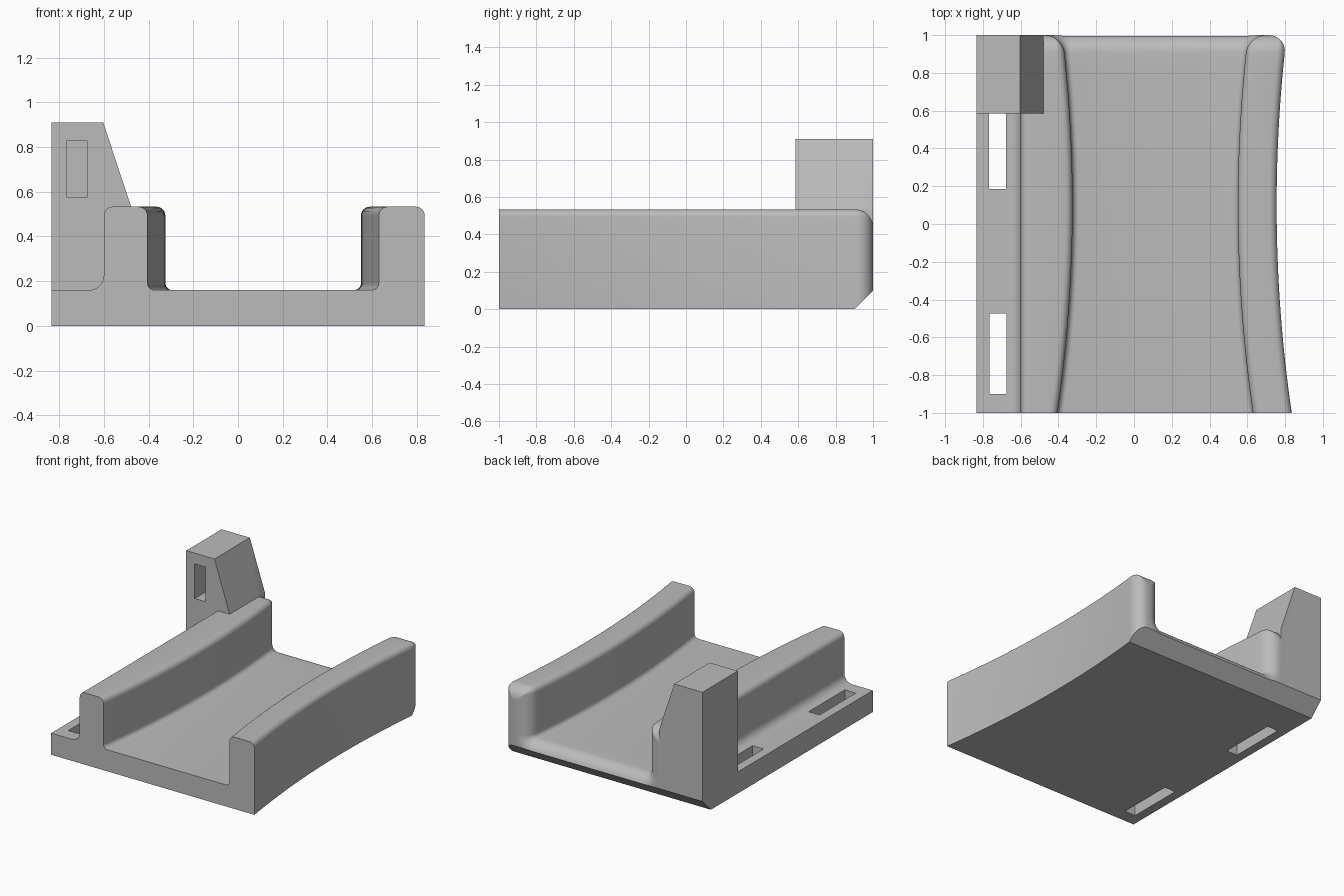
import bpy
import bmesh
from math import sin, cos, pi, sqrt
from mathutils import Vector

cube = bpy.data.objects.get("Cube")
if cube:
    bpy.data.objects.remove(cube, do_unlink=True)

grey = bpy.data.materials.new("plain grey")
grey.use_nodes = True
colour = (0.5, 0.5, 0.5, 1)
grey.diffuse_color = colour
grey.node_tree.nodes["Principled BSDF"].inputs["Base Color"].default_value = colour

SIDE, FLANGE, TOP, EDGE = 0.835, 0.16, 0.533, 0.095


def loft(name, rings):
    """Solid from equal-length closed rings, capped at both ends."""
    bm = bmesh.new()
    loops = [[bm.verts.new(p) for p in ring] for ring in rings]
    n = len(loops[0])
    for a, b in zip(loops, loops[1:]):
        for i in range(n):
            j = (i + 1) % n
            bm.faces.new((a[i], a[j], b[j], b[i]))
    bm.faces.new(loops[0][::-1])
    bm.faces.new(loops[-1])
    bmesh.ops.recalc_face_normals(bm, faces=bm.faces)
    mesh = bpy.data.meshes.new(name)
    bm.to_mesh(mesh)
    bm.free()
    mesh.materials.append(grey)
    obj = bpy.data.objects.new(name, mesh)
    bpy.context.collection.objects.link(obj)
    return obj


def box(name, x0, x1, y0, y1, z0, z1):
    profile = [(x0, z0), (x1, z0), (x1, z1), (x0, z1)]
    return loft(name, [[(x, y, z) for x, z in profile] for y in (y0, y1)])


def rounded(corners, steps=6):
    """Replace each (x, z, radius) right-angled corner with an arc."""
    out = []
    for i, (x, z, r) in enumerate(corners):
        p = Vector((x, z))
        if r == 0:
            out.append(p)
            continue
        u = (Vector(corners[i - 1][:2]) - p).normalized()
        v = (Vector(corners[(i + 1) % len(corners)][:2]) - p).normalized()
        for k in range(steps + 1):
            a = k / steps * pi / 2
            out.append(p + u * r * (1 - sin(a)) + v * r * (1 - cos(a)))
    return out


def section(y, inset):
    """Tray cross-section: side flange, two walls and the floor between."""
    bow = 0.066 * (y - 0.1) ** 2
    left = -0.325 - bow - inset
    inner, outer = 0.55 + bow + inset, 0.755 + bow - inset
    top, floor = TOP - inset, FLANGE - inset
    convex, concave = max(0.004, 0.04 - inset), 0.032 + inset
    pts = rounded([
        (-SIDE, 0, 0), (-SIDE, FLANGE, 0), (-0.60, FLANGE, 0.065),
        (-0.60, top, convex), (left, top, convex), (left, floor, concave),
        (inner, floor, concave), (inner, top, convex),
        (outer, top, convex), (outer, 0, 0)])
    return [(p.x, y, p.y) for p in pts]


# Tray, bowed along its length and rounded over at the back
stations = [(-1 + (2 - EDGE) * k / 28, 0) for k in range(29)]
for k in range(1, 11):
    a = k / 10 * pi / 2
    stations.append((1 - EDGE + EDGE * sin(a), EDGE * (1 - cos(a))))
tray = loft("tray", [section(y, i) for y, i in stations])

# Corner tower with one sloping side
shape = [(-SIDE, 0), (-SIDE, 0.91), (-0.603, 0.91), (-0.478, TOP), (-0.478, 0)]
tower = loft("tower", [[(x, y, z) for x, z in shape] for y in (0.585, 1)])

# Cutters: flange slots, tower pocket and back chamfer
cutters = [
    box("front_slot", -0.765, -0.675, -0.9, -0.475, -0.1, 0.3),
    box("rear_slot", -0.767, -0.677, 0.185, 0.62, -0.1, FLANGE),
    box("tower_pocket", -0.765, -0.675, 0.5, 0.88, 0.573, 0.83),
    loft("back_chamfer", [[(x, 0.8, -0.1), (x, 1.1, -0.1), (x, 1.1, 0.2)]
                          for x in (-1, 1)]),
]

# Join and cut
bpy.context.view_layer.objects.active = tray
for tool, operation in [(tower, "UNION")] + [(c, "DIFFERENCE") for c in cutters]:
    mod = tray.modifiers.new(tool.name, "BOOLEAN")
    mod.operation = operation
    mod.solver = "EXACT"
    mod.object = tool
    bpy.ops.object.modifier_apply(modifier=mod.name)
    bpy.data.objects.remove(tool, do_unlink=True)

bpy.ops.object.select_all(action="DESELECT")
tray.select_set(True)
bpy.ops.object.shade_smooth_by_angle(angle=0.5)
